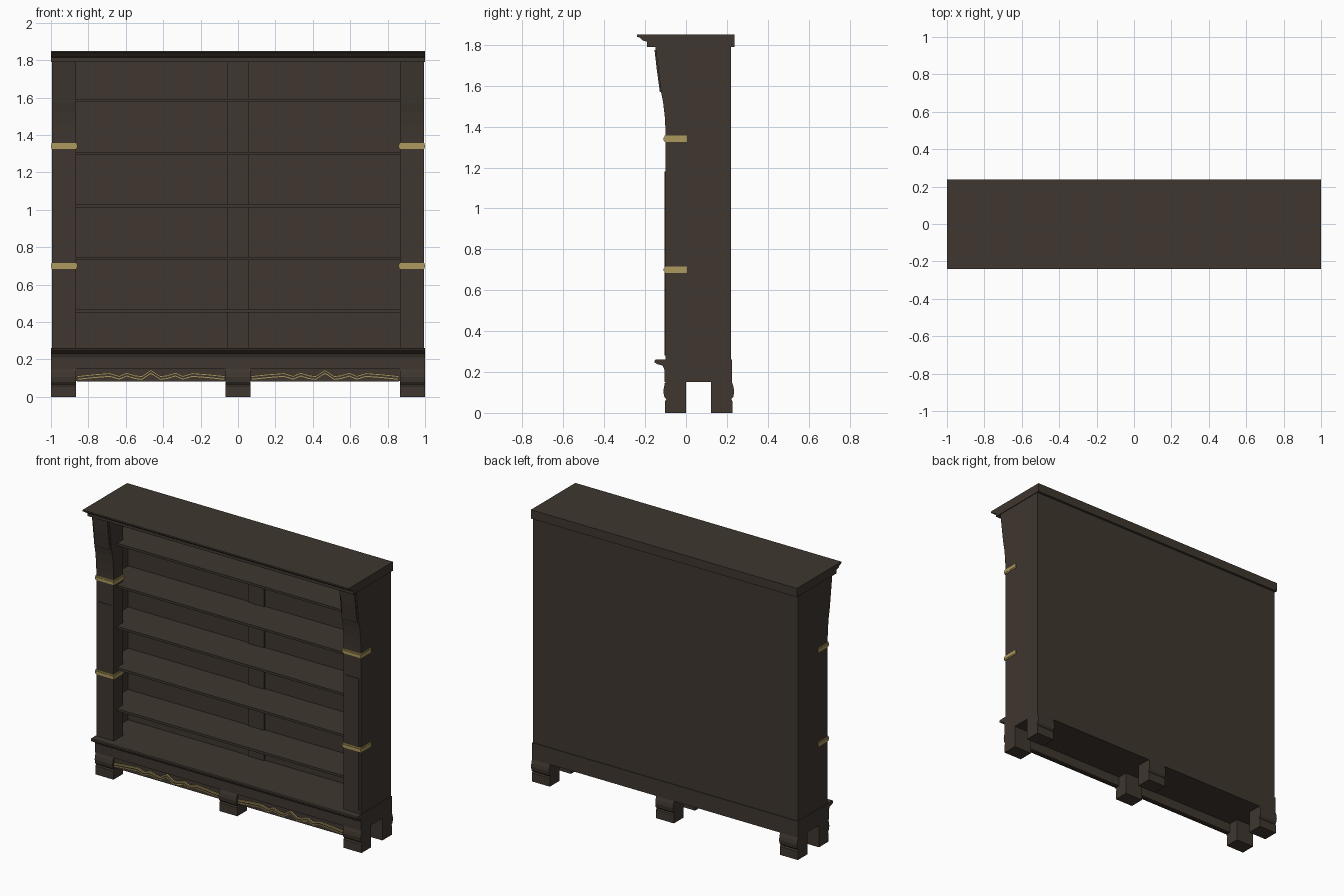
import bpy, bmesh
from mathutils import Vector

if "Cube" in bpy.data.objects:
    bpy.data.objects.remove(bpy.data.objects["Cube"])


def material(name, rgb):
    m = bpy.data.materials.new(name)
    m.diffuse_color = (*rgb, 1)
    m.use_nodes = True
    m.node_tree.nodes["Principled BSDF"].inputs["Base Color"].default_value = m.diffuse_color
    return m


WOOD = material("dark_wood", (0.050, 0.038, 0.029))
GOLD = material("antique_gold", (0.42, 0.32, 0.11))


def prism(name, pts, a, b, axis="x", mat=WOOD):
    """Extrude a 2D profile from a to b: (y, z) along x, or (x, z) along y."""
    place = (lambda p, t: (t, p[0], p[1])) if axis == "x" else (lambda p, t: (p[0], t, p[1]))
    bm = bmesh.new()
    lo = [bm.verts.new(place(p, a)) for p in pts]
    hi = [bm.verts.new(place(p, b)) for p in pts]
    n = len(pts)
    bm.faces.new(lo)
    bm.faces.new(hi[::-1])
    for i in range(n):
        j = (i + 1) % n
        bm.faces.new((lo[i], hi[i], hi[j], lo[j]))
    bmesh.ops.recalc_face_normals(bm, faces=bm.faces[:])
    me = bpy.data.meshes.new(name)
    bm.to_mesh(me)
    bm.free()
    me.materials.append(mat)
    ob = bpy.data.objects.new(name, me)
    bpy.context.collection.objects.link(ob)
    return ob


def box(name, x0, x1, y0, y1, z0, z1, mat=WOOD):
    return prism(name, [(y0, z0), (y1, z0), (y1, z1), (y0, z1)], x0, x1, "x", mat)


# cornice with moulded front lip
prism("cornice", [(-.19, 1.79), (-.19, 1.815), (-.212, 1.822), (-.225, 1.835), (-.24, 1.84),
                  (-.24, 1.85), (.237, 1.85), (.237, 1.79)], -1, 1)

# plinth with moulded front lip
prism("plinth", [(-.105, .15), (-.105, .21), (-.115, .232), (-.14, .238), (-.153, .247),
                 (-.153, .257), (-.148, .262), (.225, .262), (.225, .15)], -1, 1)

# back panel and its centre strip
box("back_panel", -.99, .99, .205, .22, .26, 1.79)
box("back_centre_strip", -.06, .06, .195, .205, .26, 1.79)

# shelves
for z in (.46, .74, 1.02, 1.30, 1.585):
    box("shelf", -.97, .97, -.065, .205, z - .008, z + .008)

# sides: wall, post with flared corbel, raised panels, gold bands
post = [(0, .26), (-.1, .26), (-.1, 1.38), (-.104, 1.45), (-.112, 1.52), (-.122, 1.57),
        (-.15, 1.79), (0, 1.79)]
corbel_panel = [(-.11, 1.57), (-.128, 1.57), (-.143, 1.68), (-.154, 1.775), (-.13, 1.775)]
for s in (-1, 1):
    box("side_wall", s * .97, s * .995, -.02, .22, .26, 1.79)
    prism("front_post", post, s * .865, s * .995)
    prism("corbel_panel", corbel_panel, s * .875, s * .985)
    box("post_panel", s * .88, s * .98, -.104, -.09, .28, 1.18)
    for z in (.70, 1.34):
        box("gold_band", s * .861, s * .998, -.106, .005, z - .016, z + .016, GOLD)
        box("gold_band_ridge", s * .858, s, -.11, .005, z - .007, z + .007, GOLD)

# feet, with a bulging upper block on the outward face
front_foot = [(0, 0), (-.102, 0), (-.102, .058), (-.096, .066), (-.107, .08), (-.111, .105),
              (-.107, .13), (-.1, .15), (0, .15)]
back_foot = [(.122 if y == 0 else .125 - y, z) for y, z in front_foot]
for x0, x1 in ((-1, -.865), (-.068, .066), (.865, 1)):
    prism("front_foot", front_foot, x0, x1)
    prism("back_foot", back_foot, x0, x1)

# aprons with a scalloped lip and gold scroll trim
half = [(0, .138), (.02, .126), (.05, .106), (.085, .11), (.13, .124), (.17, .107),
        (.22, .122), (.30, .116), (.395, .106)]
for c in (-.465, .465):
    box("apron", c - .4, c + .4, -.095, -.07, .085, .15)
    curve = [(c - u, z) for u, z in half[:0:-1]] + [(c + u, z) for u, z in half]
    lip = [(curve[0][0], .082)] + curve + [(curve[-1][0], .082)]
    prism("apron_lip", lip, -.101, -.09, "y")
    for i, (p, q) in enumerate(zip(curve, curve[1:])):
        for dz, w in ((0, .007), (-.015, .005)):
            prism("gold_scroll", [(p[0], p[1] + dz), (q[0], q[1] + dz),
                                  (q[0], q[1] + dz + w), (p[0], p[1] + dz + w)],
                  -.105, -.094, "y", GOLD)
